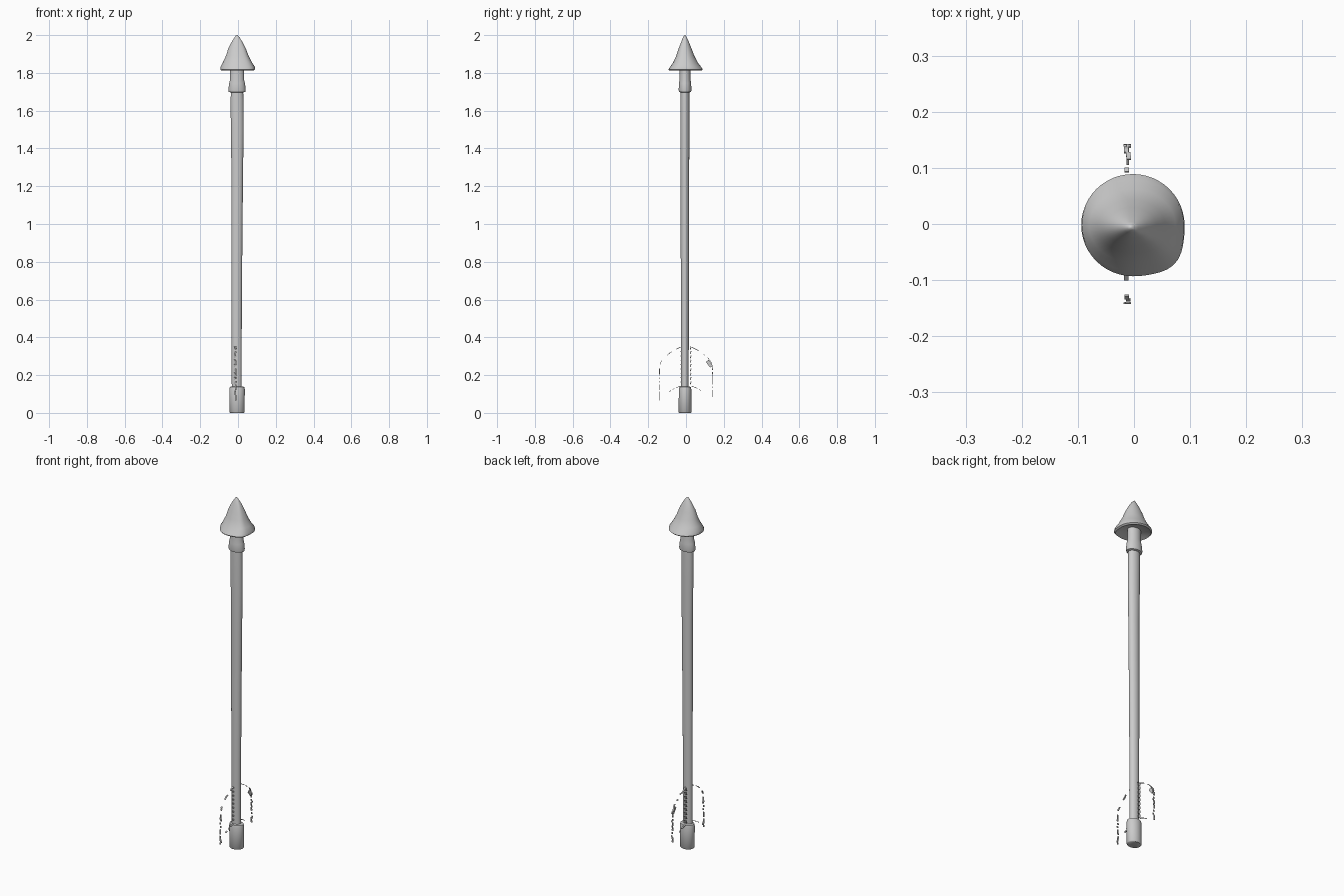
import bpy, bmesh, math, random

random.seed(4)


def finish(name, bm, smooth=True):
    bmesh.ops.recalc_face_normals(bm, faces=bm.faces)
    me = bpy.data.meshes.new(name)
    bm.to_mesh(me)
    bm.free()
    ob = bpy.data.objects.new(name, me)
    bpy.context.collection.objects.link(ob)
    if smooth:
        bpy.context.view_layer.objects.active = ob
        ob.select_set(True)
        bpy.ops.object.shade_smooth_by_angle(angle=math.radians(50))
        ob.select_set(False)
    return ob


def loft(name, rings, sides=40, shape=lambda a: 1.0):
    """Capped loft through elliptical rings (z, cx, cy, rx, ry)."""
    bm = bmesh.new()
    loops = []
    for z, cx, cy, rx, ry in rings:
        loop = []
        for i in range(sides):
            a = 2 * math.pi * i / sides
            k = shape(a)
            loop.append(bm.verts.new((cx + rx * k * math.cos(a), cy + ry * k * math.sin(a), z)))
        loops.append(loop)
    for lo, hi in zip(loops, loops[1:]):
        for i in range(sides):
            j = (i + 1) % sides
            bm.faces.new((lo[i], lo[j], hi[j], hi[i]))
    bm.faces.new(loops[0])
    bm.faces.new(loops[-1])
    return finish(name, bm)


# Arrowhead: hand-shaped bell with a slightly bulged corner and hollow underside
def lumpy(a):
    d = math.atan2(math.sin(a + 0.75), math.cos(a + 0.75))
    return 1 + 0.11 * math.exp(-(d / 0.4) ** 2)


loft("arrowhead", [
    (1.828, -0.003, -0.003, 0.035, 0.030),
    (1.818, -0.003, -0.003, 0.070, 0.068),
    (1.812, -0.003, -0.003, 0.085, 0.085),
    (1.818, -0.002, -0.002, 0.092, 0.091),
    (1.832, -0.002, -0.002, 0.091, 0.082),
    (1.855, -0.003, -0.003, 0.077, 0.065),
    (1.89, -0.004, -0.004, 0.060, 0.048),
    (1.93, -0.005, -0.005, 0.046, 0.034),
    (1.965, -0.005, -0.005, 0.028, 0.020),
    (1.988, -0.005, -0.006, 0.013, 0.010),
    (1.997, -0.006, -0.006, 0.006, 0.005),
    (2.0, -0.006, -0.006, 0.001, 0.001),
], 48, lumpy)

# Socket and flared collar under the head
loft("collar", [
    (1.697, -0.005, -0.005, 0.036, 0.026),
    (1.70, -0.005, -0.005, 0.044, 0.032),
    (1.71, -0.005, -0.005, 0.046, 0.034),
    (1.745, -0.005, -0.005, 0.042, 0.032),
    (1.765, -0.005, -0.005, 0.037, 0.029),
    (1.84, -0.005, -0.005, 0.037, 0.028),
])

# Shaft: oval, a little thicker towards the head
loft("shaft", [
    (0.12, -0.007, -0.006, 0.026, 0.020),
    (0.5, -0.007, -0.006, 0.027, 0.021),
    (0.9, -0.006, -0.006, 0.029, 0.022),
    (1.3, -0.004, -0.006, 0.031, 0.023),
    (1.5, -0.004, -0.006, 0.034, 0.024),
    (1.66, -0.005, -0.006, 0.034, 0.024),
    (1.71, -0.005, -0.006, 0.032, 0.023),
])

# Nock at the tail
loft("nock", [
    (0.0, -0.005, -0.005, 0.036, 0.031),
    (0.004, -0.005, -0.005, 0.040, 0.034),
    (0.125, -0.005, -0.005, 0.041, 0.033),
    (0.137, -0.005, -0.005, 0.038, 0.030),
    (0.14, -0.005, -0.005, 0.028, 0.022),
])

# Tattered fletching: only broken scraps of the feather rims remain
STEP = 0.010
rim = [(0.02, 0.352), (0.05, 0.338), (0.085, 0.318), (0.115, 0.292), (0.133, 0.268),
       (0.140, 0.245), (0.141, 0.16), (0.141, 0.065)]
lower = [(0.03, 0.142), (0.06, 0.130), (0.09, 0.112)]


def walk(pts):
    for (y0, z0), (y1, z1) in zip(pts, pts[1:]):
        n = max(1, round(math.hypot(y1 - y0, z1 - z0) / STEP))
        for i in range(n):
            a, b = i / n, (i + 1) / n
            yield (y0 + (y1 - y0) * a, z0 + (z1 - z0) * a), (y0 + (y1 - y0) * b, z0 + (z1 - z0) * b)


def scrap(bm, p, q, x0, x1, t):
    """Thin four-sided sliver between two (y, z) points."""
    dy, dz = q[0] - p[0], q[1] - p[1]
    d = math.hypot(dy, dz) or 1
    ny, nz = -dz / d * t, dy / d * t
    ends = []
    for y, z in (p, q):
        ends.append([bm.verts.new((x, y + s * ny, z + s * nz))
                     for x, s in ((x0, -1), (x1, -1), (x1, 1), (x0, 1))])
    a, b = ends
    for i in range(4):
        j = (i + 1) % 4
        bm.faces.new((a[i], a[j], b[j], b[i]))
    bm.faces.new(a)
    bm.faces.new(b)


for side, name in ((-1, "front_feather_rim"), (1, "back_feather_rim")):
    bm = bmesh.new()
    for path, keep in ((rim, 0.72), (lower, 0.5)):
        for p, q in walk(path):
            if random.random() < keep:
                c = -0.012 + random.uniform(-0.003, 0.003)
                scrap(bm, (side * p[0], p[1]), (side * q[0], q[1]),
                      c - 0.004, c + 0.004, 0.0015)
    # Ragged roots against the shaft
    for i in range(9):
        z = 0.15 + 0.023 * i
        scrap(bm, (side * 0.022, z), (side * 0.027, z + 0.016), -0.02, -0.008, 0.002)
    # Small leftover flake
    if side > 0:
        scrap(bm, (0.112, 0.275), (0.135, 0.245), -0.013, -0.009, 0.009)
    finish(name, bm, smooth=False)
